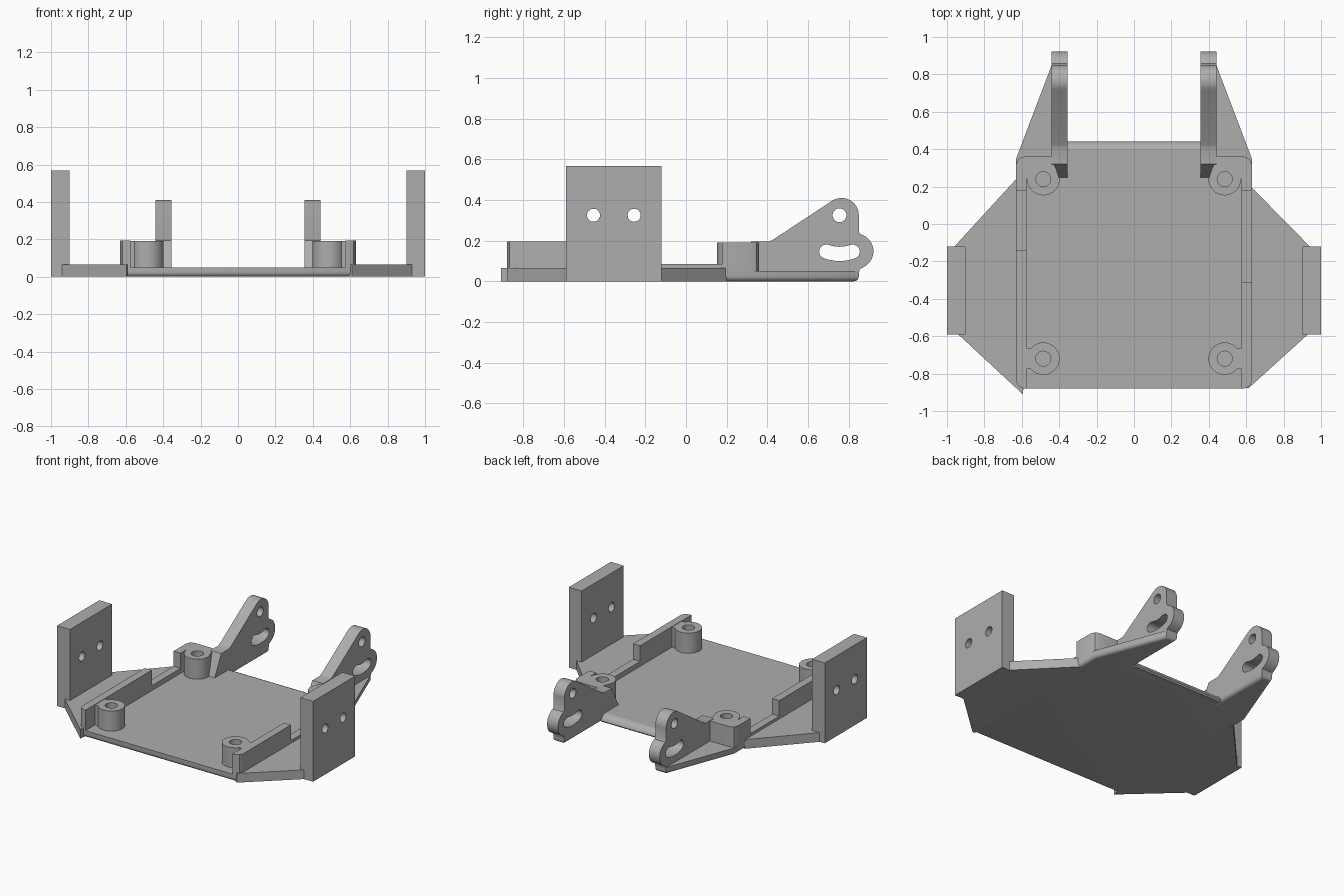
import bpy, bmesh, math
from mathutils import Matrix

if "Cube" in bpy.data.objects:
    bpy.data.objects.remove(bpy.data.objects["Cube"])

grey = bpy.data.materials.new("plain_grey")
grey.diffuse_color = (0.42, 0.42, 0.42, 1)
grey.use_nodes = True
grey.node_tree.nodes["Principled BSDF"].inputs["Base Color"].default_value = grey.diffuse_color


def arc(cx, cy, r, a0, a1, n=16):
    """Points along an arc, angles in degrees."""
    return [(cx + r * math.cos(math.radians(a0 + (a1 - a0) * i / n)),
             cy + r * math.sin(math.radians(a0 + (a1 - a0) * i / n))) for i in range(n + 1)]


def circle(cx, cy, r, n=32):
    return arc(cx, cy, r, 0, 360, n)[:-1]


def prism(name, loops, lo, hi, axis="z", round_bottom=0):
    """Extrude an outline (further loops are holes) from lo to hi along an axis."""
    curve = bpy.data.curves.new(name, "CURVE")
    curve.dimensions, curve.fill_mode = "2D", "BOTH"
    curve.extrude = abs(hi - lo) / 2
    for loop in loops:
        sp = curve.splines.new("POLY")
        sp.points.add(len(loop) - 1)
        for p, (a, b) in zip(sp.points, loop):
            p.co = (a, b, 0, 1)
        sp.use_cyclic_u = True
    tmp = bpy.data.objects.new("tmp", curve)
    bpy.context.collection.objects.link(tmp)
    dg = bpy.context.evaluated_depsgraph_get()
    mesh = bpy.data.meshes.new_from_object(tmp.evaluated_get(dg))
    bpy.data.objects.remove(tmp)
    bpy.data.curves.remove(curve)
    m = Matrix.Translation((0, 0, (lo + hi) / 2))
    if axis == "x":  # outline given as (y, z)
        m = Matrix(((0, 0, 1, 0), (1, 0, 0, 0), (0, 1, 0, 0), (0, 0, 0, 1))) @ m
    bm = bmesh.new()
    bm.from_mesh(mesh)
    bm.transform(m)
    bmesh.ops.remove_doubles(bm, verts=bm.verts, dist=1e-4)
    bmesh.ops.recalc_face_normals(bm, faces=bm.faces)
    if round_bottom:
        bmesh.ops.dissolve_limit(bm, angle_limit=0.02, verts=bm.verts, edges=bm.edges)
        rim = [e for e in bm.edges if all(v.co.z < 1e-4 for v in e.verts)
               and len(e.link_faces) == 2 and e.calc_face_angle() > 0.5]
        bmesh.ops.bevel(bm, geom=rim, offset=round_bottom, segments=5,
                        profile=0.5, affect="EDGES", clamp_overlap=True)
        bmesh.ops.recalc_face_normals(bm, faces=bm.faces)
    bm.to_mesh(mesh)
    bm.free()
    mesh.name = name
    mesh.materials.clear()
    mesh.materials.append(grey)
    obj = bpy.data.objects.new(name, mesh)
    bpy.context.collection.objects.link(obj)
    bpy.ops.object.select_all(action="DESELECT")
    obj.select_set(True)
    bpy.context.view_layer.objects.active = obj
    bpy.ops.object.shade_smooth_by_angle(angle=math.radians(30))
    return obj


# Tray floor with two rear arms
half = [(0.59, -0.88), (0.618, -0.868), (0.63, -0.84), (0.63, 0.35),
        (0.44, 0.85), (0.355, 0.85), (0.355, 0.40)]
prism("tray_floor", [half + [(-x, y) for x, y in reversed(half)]], 0, 0.05, round_bottom=0.025)
prism("rear_lip", [[(0.39, 0), (0.43, 0), (0.44, 0.01), (0.437, 0.022), (0.425, 0.037),
                    (0.40, 0.05), (0.39, 0.05)]], -0.36, 0.36, "x")

# Outlines that repeat on both sides
corner_boss = ([(0.44, 0.36), (0.59, 0.36), (0.618, 0.348), (0.63, 0.32), (0.63, 0.18),
                (0.575, 0.18), (0.575, 0.24)] + arc(0.485, 0.24, 0.087, 0, -180))
front_boss = [(0.58, -0.775)] + arc(0.485, -0.72, 0.087, -39, -321, 28) + [(0.58, -0.665)]
bracket = ([(0.245, 0.04), (0.25, 0.055), (0.32, 0.195), (0.405, 0.195), (0.425, 0.203)]
           + arc(0.765, 0.325, 0.085, 124, 0)
           + [(0.85, 0.245), (0.857, 0.232)] + arc(0.835, 0.148, 0.087, 65, -65)
           + [(0.855, 0.06), (0.85, 0.04)])
slot = (arc(0.755, 0.325, 0.225, -110, -70) + arc(0.82, 0.146, 0.035, -70, 110, 10)[1:]
        + arc(0.755, 0.325, 0.155, -70, -110)[1:] + arc(0.69, 0.146, 0.035, 70, 250, 10)[1:-1])
plate = [(-0.59, 0), (-0.12, 0), (-0.12, 0.567), (-0.59, 0.567)]

# Side wings differ slightly left to right
wings = {"right": [(0.59, 0.2), (0.625, 0.2), (0.94, -0.12), (0.94, -0.59), (0.93, -0.59),
                   (0.61, -0.88), (0.59, -0.87)],
         "left": [(0.59, 0.24), (0.63, 0.24), (0.96, -0.12), (0.94, -0.59),
                  (0.595, -0.91), (0.59, -0.87)]}

for side, s, step in (("right", 1, -0.31), ("left", -1, -0.14)):
    def flip(loop):
        return [(s * x, y) for x, y in loop]

    prism(side + "_wing", [flip(wings[side])], 0, 0.065)
    # Upright mounting plate with two holes
    prism(side + "_side_plate", [plate] + [circle(y, 0.325, 0.032) for y in (-0.455, -0.255)],
          s * 0.9, s * 1.0, "x")
    # Tall and low lengths of tray wall
    prism(side + "_tall_wall", [flip([(0.575, -0.88), (0.59, -0.88), (0.618, -0.868), (0.63, -0.84),
                                      (0.63, step), (0.575, step)])], 0.03, 0.195)
    prism(side + "_low_wall", [flip([(0.575, step), (0.63, step), (0.63, 0.19), (0.575, 0.19)])],
          0.03, 0.085)
    # Screw bosses
    prism(side + "_rear_boss", [flip(corner_boss), flip(circle(0.485, 0.24, 0.04))], 0.04, 0.192)
    prism(side + "_front_boss", [flip(front_boss), flip(circle(0.485, -0.72, 0.04))], 0.04, 0.192)
    # Hinge bracket with pivot hole and curved slot
    prism(side + "_hinge_bracket", [bracket, circle(0.755, 0.325, 0.034), slot],
          s * 0.355, s * 0.44, "x")
